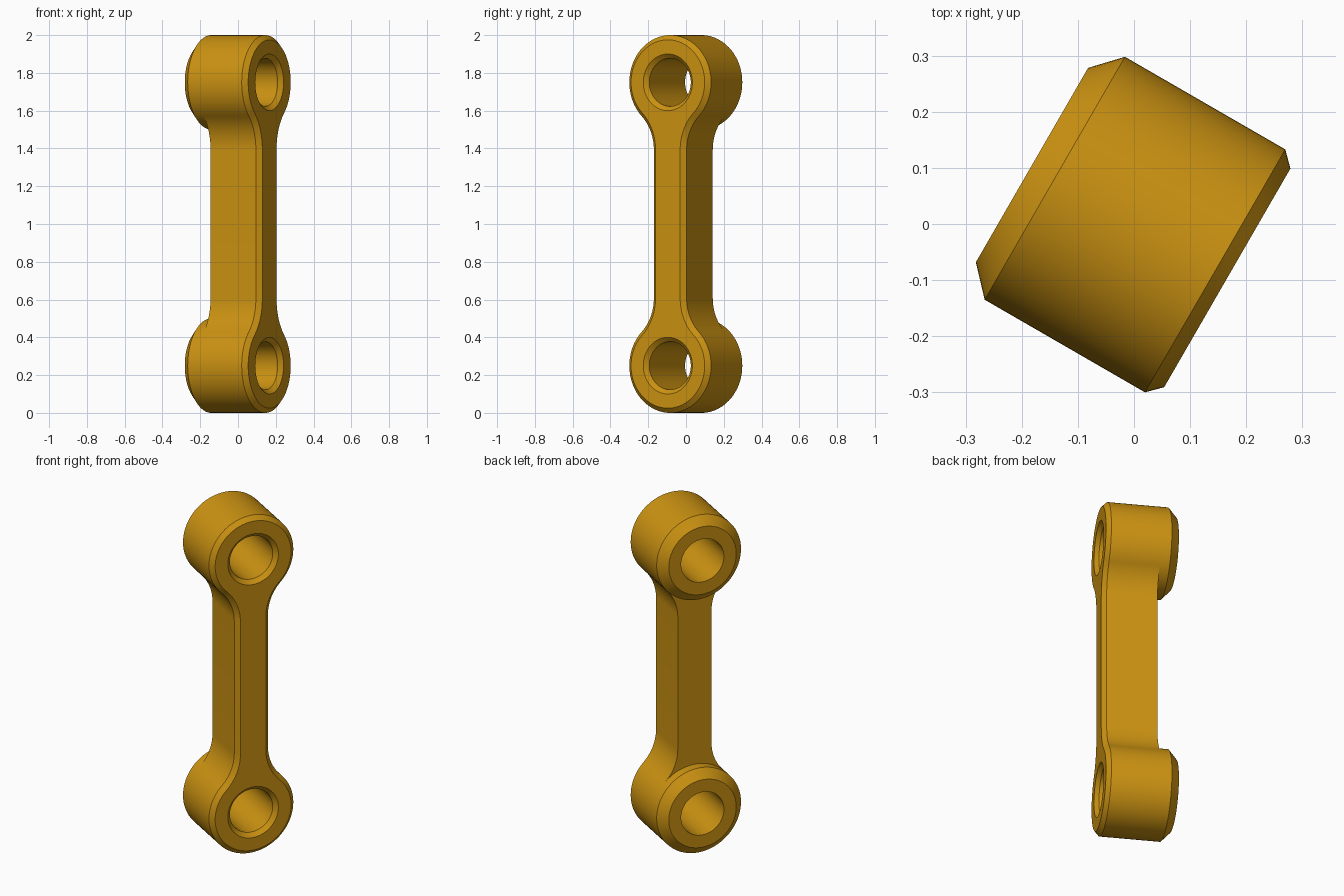
import bpy, bmesh
from math import sin, cos, pi, sqrt, atan2, radians
from mathutils import Vector

if "Cube" in bpy.data.objects:
    bpy.data.objects.remove(bpy.data.objects["Cube"])

EYE_R, EYE_Z, SHANK, FILLET = 0.25, 1.75, 0.10, 0.25
BEVEL, BORE, SINK = 0.025, 0.127, 0.15
FRONT, BACK, BOSS = -0.192, 0.11, 0.21      # depth planes along local y
H = sqrt((EYE_R + FILLET) ** 2 - (SHANK + FILLET) ** 2)
A = atan2(H, SHANK + FILLET)                # tangency angle of the fillets


def steps(a, b, n):
    return [a + (b - a) * i / n for i in range(n + 1)]


def arc(cx, cz, r, angles):
    return [(cx + r * cos(t), cz + r * sin(t)) for t in angles]


OUTER = steps(-A, pi + A, 64)               # free side of an eye
INNER = steps(-A, -pi + A, 24)              # side of an eye facing the shank


def outline(eye_angles, inset=0.0):
    """Closed link contour: fillet, eye arc, fillet, then the same turned round."""
    r, cx = FILLET + inset, SHANK + FILLET
    half = arc(cx, EYE_Z - H, r, steps(pi, pi - A, 14)[:-1])
    half += arc(0, EYE_Z, EYE_R - inset, eye_angles)
    half += arc(-cx, EYE_Z - H, r, steps(A, 0, 14)[1:])
    return half + [(-x, 2 - z) for x, z in half]


bm = bmesh.new()


def ring(points, y):
    return [bm.verts.new((x, y, z)) for x, z in points]


def bridge(a, b):
    for i in range(len(a)):
        j = (i + 1) % len(a)
        bm.faces.new((a[i], a[j], b[j], b[i]))


# Link walls with the bevelled front edge
front = ring(outline(OUTER, BEVEL), FRONT)
shoulder = ring(outline(OUTER), FRONT + BEVEL)
back = ring(outline(OUTER), BACK)
bridge(front, shoulder)
bridge(shoulder, back)

# Recessed back of the shank, ending at the eye bosses
bm.faces.new(ring(outline(INNER), BACK))

# Eyes: boss wall, wide back bevel, back ring, bore and front countersink
full = OUTER + INNER[::-1][1:-1]
profile = [(EYE_R, BACK), (EYE_R, 0.163), (0.20, BOSS), (BORE, BOSS),
           (BORE, FRONT + 0.023), (SINK, FRONT)]
for turn in (False, True):
    rings = []
    for r, y in profile:
        pts = arc(0, EYE_Z, r, full)
        rings.append(ring([(-x, 2 - z) for x, z in pts] if turn else pts, y))
    for a, b in zip(rings, rings[1:]):
        bridge(a, b)

bmesh.ops.remove_doubles(bm, verts=bm.verts[:], dist=1e-4)

# Front face with the two openings
rim = [e for e in bm.edges if all(abs(v.co.y - FRONT) < 1e-4 for v in e.verts)]
bmesh.ops.triangle_fill(bm, edges=rim, use_beauty=True, normal=Vector((0, -1, 0)))
bmesh.ops.triangulate(bm, faces=[f for f in bm.faces if len(f.verts) > 4])
bmesh.ops.recalc_face_normals(bm, faces=bm.faces[:])

mesh = bpy.data.meshes.new("connecting_link")
bm.to_mesh(mesh)
bm.free()

gold = bpy.data.materials.new("golden_yellow")
gold.diffuse_color = (0.604, 0.291, 0.006, 1)
gold.use_nodes = True
gold.node_tree.nodes["Principled BSDF"].inputs["Base Color"].default_value = gold.diffuse_color
mesh.materials.append(gold)

link = bpy.data.objects.new("connecting_link", mesh)
bpy.context.collection.objects.link(link)
link.rotation_euler.z = radians(60)
bpy.context.view_layer.objects.active = link
link.select_set(True)
bpy.ops.object.shade_smooth_by_angle(angle=radians(30))
